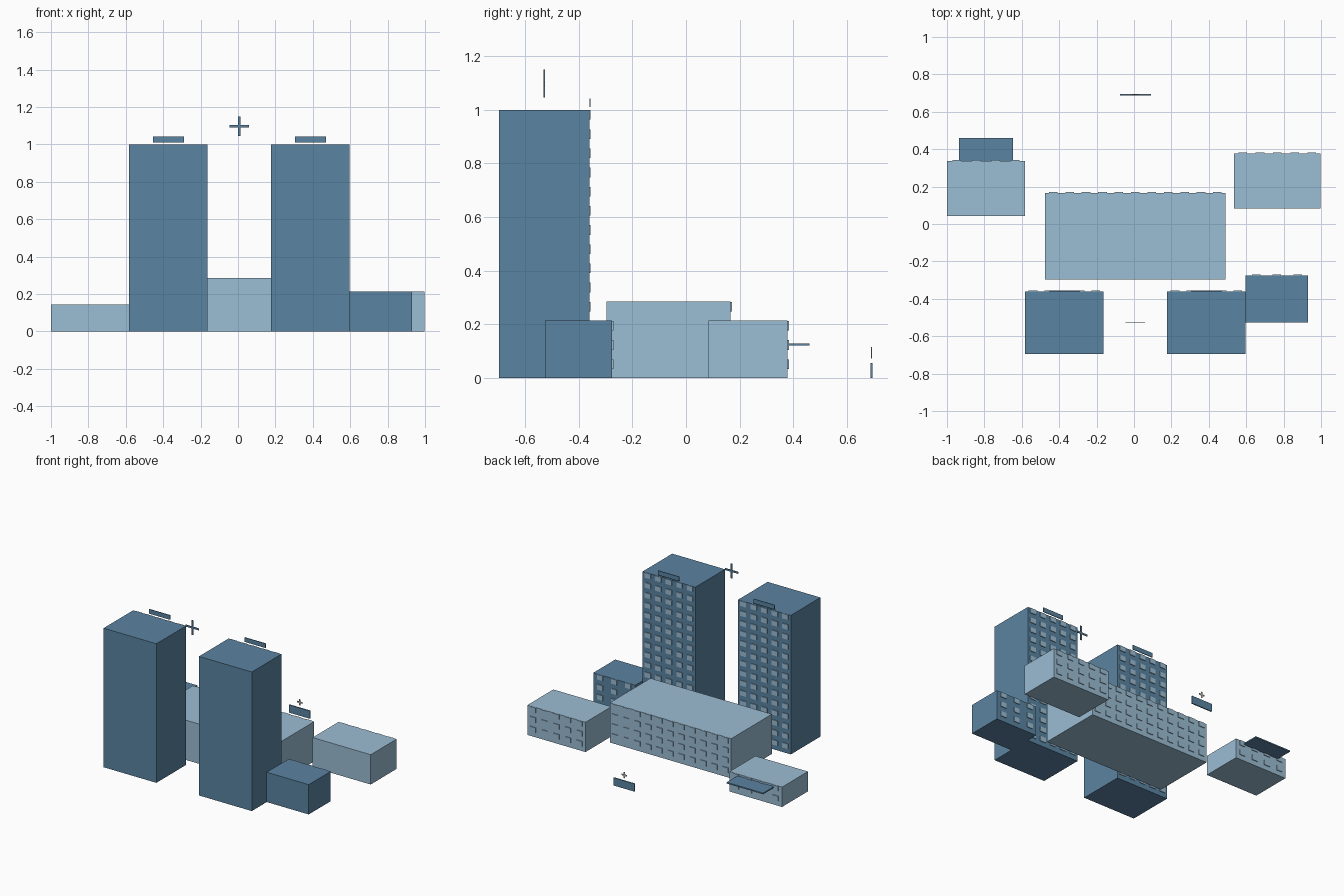
import bpy
import bmesh
from mathutils import Matrix, Vector

if "Cube" in bpy.data.objects:
    bpy.data.objects.remove(bpy.data.objects["Cube"])

FLOOR = 1.0 / 14      # storey height
BAY = 0.084           # nominal window spacing


def material(name, rgb):
    m = bpy.data.materials.new(name)
    m.diffuse_color = (*rgb, 1)
    m.use_nodes = True
    m.node_tree.nodes["Principled BSDF"].inputs["Base Color"].default_value = m.diffuse_color
    return m


DARK = material("dark_blue", (0.105, 0.23, 0.36))
LIGHT = material("light_blue", (0.33, 0.51, 0.66))
PALE = material("pale_trim", (0.55, 0.5, 0.42))


def boxes(name, extents, mat):
    """One object made of boxes given as (x0, x1, y0, y1, z0, z1)."""
    bm = bmesh.new()
    for x0, x1, y0, y1, z0, z1 in extents:
        centre = Vector((x0 + x1, y0 + y1, z0 + z1)) / 2
        size = Matrix.Diagonal((x1 - x0, y1 - y0, z1 - z0, 1))
        bmesh.ops.create_cube(bm, size=1, matrix=Matrix.Translation(centre) @ size)
    mesh = bpy.data.meshes.new(name)
    bm.to_mesh(mesh)
    bm.free()
    mesh.materials.append(mat)
    obj = bpy.data.objects.new(name, mesh)
    bpy.context.collection.objects.link(obj)
    return obj


def building(name, x0, x1, y0, y1, floors, mat):
    """Plain block with a grid of raised windows on its back face."""
    boxes(name, [(x0, x1, y0, y1, 0, floors * FLOOR)], mat)
    cols = int((x1 - x0) / BAY + 0.01)
    pitch = (x1 - x0) / cols
    panes = []
    for f in range(floors):
        for c in range(cols):
            x = x0 + (c + 0.5) * pitch
            top = (f + 1) * FLOOR - 0.001
            panes.append((x - 0.023, x + 0.023, y1 - 0.002, y1 + 0.005, top - 0.036, top))
    boxes(name + "_windows", panes, LIGHT)


def cross(name, x, y, z, size, bar, depth, mat):
    s, b, d = size / 2, bar / 2, depth / 2
    boxes(name, [(x - b, x + b, y - d, y + d, z - s, z + s),
                 (x - s, x + s, y - d, y + d, z - b, z + b)], mat)


# Buildings
building("left_tower", -0.582, -0.162, -0.696, -0.360, 14, DARK)
building("right_tower", 0.177, 0.597, -0.696, -0.360, 14, DARK)
building("annex", 0.597, 0.931, -0.526, -0.276, 3, DARK)
building("main_block", -0.476, 0.490, -0.296, 0.166, 4, LIGHT)
building("right_wing", 0.535, 0.997, 0.084, 0.378, 3, LIGHT)
building("entrance_wing", -1.0, -0.582, 0.043, 0.337, 2, LIGHT)

# Canopy over the entrance
boxes("entrance_canopy", [(-0.936, -0.646, 0.337, 0.460, 0.121, 0.130)], DARK)

# Rooftop sign panels
for side, x in (("left", -0.372), ("right", 0.387)):
    boxes(side + "_roof_sign", [(x - 0.083, x + 0.083, -0.360, -0.355, 1.010, 1.042)], DARK)

# Raised cross between the towers
cross("roof_cross", 0.007, -0.528, 1.098, 0.105, 0.013, 0.005, DARK)

# Ground sign with a small cross
boxes("ground_sign", [(-0.076, 0.090, 0.687, 0.695, 0, 0.056)], DARK)
cross("sign_cross", 0.007, 0.691, 0.095, 0.042, 0.010, 0.004, PALE)
